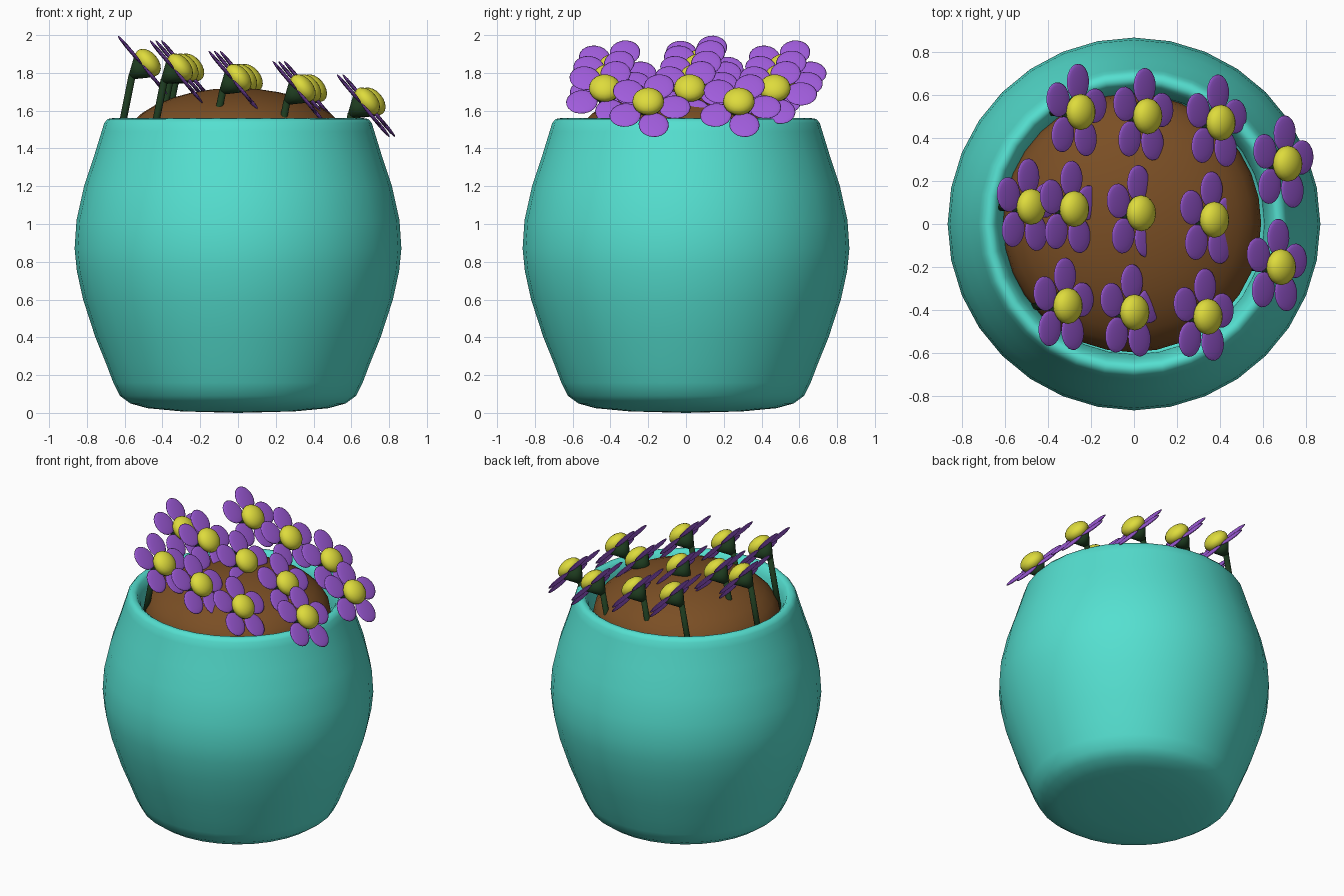
import bpy, bmesh, math
from mathutils import Matrix, Vector

cube = bpy.data.objects.get("Cube")
if cube:
    bpy.data.objects.remove(cube, do_unlink=True)


def material(name, rgb):
    m = bpy.data.materials.new(name)
    m.use_nodes = True
    m.diffuse_color = (*rgb, 1)
    m.node_tree.nodes["Principled BSDF"].inputs["Base Color"].default_value = (*rgb, 1)
    return m


TEAL = material("teal glaze", (0.09, 0.74, 0.63))
SOIL = material("brown soil", (0.195, 0.077, 0.018))
PURPLE = material("purple petal", (0.35, 0.107, 0.71))
YELLOW = material("yellow centre", (0.73, 0.71, 0.045))
GREEN = material("dark green stem", (0.012, 0.042, 0.013))


def mesh_from(bm, name, mat):
    bmesh.ops.recalc_face_normals(bm, faces=bm.faces)
    for f in bm.faces:
        f.smooth = True
    me = bpy.data.meshes.new(name)
    bm.to_mesh(me)
    bm.free()
    me.materials.append(mat)
    return me


def place(name, me, matrix=Matrix()):
    ob = bpy.data.objects.new(name, me)
    bpy.context.collection.objects.link(ob)
    ob.matrix_world = matrix
    return ob


def ellipsoid(bm, centre, radii, turn=0, segs=20, rings=10):
    m = (Matrix.Rotation(turn, 4, 'Z') @ Matrix.Translation(centre)
         @ Matrix.Diagonal((*radii, 1)))
    bmesh.ops.create_uvsphere(bm, u_segments=segs, v_segments=rings, radius=1, matrix=m)


# Pot: one lathed profile, outside, over the rim and down inside
profile = [(0, 0), (0.3, 0.008), (0.48, 0.025), (0.57, 0.05), (0.625, 0.09),
           (0.66, 0.16), (0.7, 0.265), (0.755, 0.4), (0.82, 0.6), (0.853, 0.75),
           (0.865, 0.87), (0.855, 1.02), (0.815, 1.2), (0.765, 1.35), (0.722, 1.49),
           (0.708, 1.535), (0.69, 1.556), (0.665, 1.56), (0.645, 1.545),
           (0.625, 1.5), (0.605, 1.42), (0.6, 1.3), (0, 1.3)]
bm = bmesh.new()
verts = [bm.verts.new((r, 0, z)) for r, z in profile]
edges = [bm.edges.new(pair) for pair in zip(verts, verts[1:])]
bmesh.ops.spin(bm, geom=verts + edges, cent=(0, 0, 0), axis=(0, 0, 1),
               angle=math.tau, steps=32)
bmesh.ops.remove_doubles(bm, verts=bm.verts, dist=0.0005)
place("pot", mesh_from(bm, "pot", TEAL))

# Soil mound
bm = bmesh.new()
ellipsoid(bm, (-0.01, 0.005, 1.42), (0.6, 0.6, 0.3), segs=32, rings=16)
place("soil", mesh_from(bm, "soil", SOIL))

# Flower parts, built once facing local +z
bm = bmesh.new()
for k in range(5):
    ellipsoid(bm, (0.14, 0, 0), (0.085, 0.08, 0.01), -math.radians(6 + 72 * k))
petals = mesh_from(bm, "petals", PURPLE)

bm = bmesh.new()
ellipsoid(bm, (0, 0, 0.03), (0.084, 0.084, 0.055))
centre = mesh_from(bm, "flower_centre", YELLOW)

bm = bmesh.new()
bmesh.ops.create_cone(bm, cap_ends=True, segments=16, radius1=0.018, radius2=0.075,
                      depth=0.085, matrix=Matrix.Translation((0, 0, -0.043)))
calyx = mesh_from(bm, "calyx", GREEN)

bm = bmesh.new()
bmesh.ops.create_cone(bm, cap_ends=True, segments=12, radius1=0.019, radius2=0.019,
                      depth=0.4, matrix=Matrix.Translation((0, 0, -0.195)))
stem = mesh_from(bm, "stem", GREEN)

# Rows of flowers: height, then (x, y) of each head
rows = [(1.835, [(-0.48, 0.08)]),
        (1.81, [(-0.25, 0.52), (-0.28, 0.07), (-0.31, -0.38)]),
        (1.755, [(0.06, 0.5), (0.03, 0.05), (0, -0.41)]),
        (1.7, [(0.4, 0.47), (0.37, 0.02), (0.34, -0.43)]),
        (1.63, [(0.71, 0.28), (0.68, -0.2)])]
facing = Vector((0.76, 0, 0.64)).normalized()
side = Vector((0, 1, 0))
tilt = Matrix((side, facing.cross(side), facing)).transposed().to_4x4()
lean = Vector((0.2, 0, 1)).to_track_quat('Z', 'Y').to_matrix().to_4x4()
count = 0
for z, heads in rows:
    for x, y in heads:
        count += 1
        head = Vector((x - 0.02, y, z))
        pose = Matrix.Translation(head) @ tilt
        for part in (petals, centre, calyx):
            place(f"{part.name}_{count}", part, pose)
        place(f"stem_{count}", stem, Matrix.Translation(head - facing * 0.08) @ lean)
